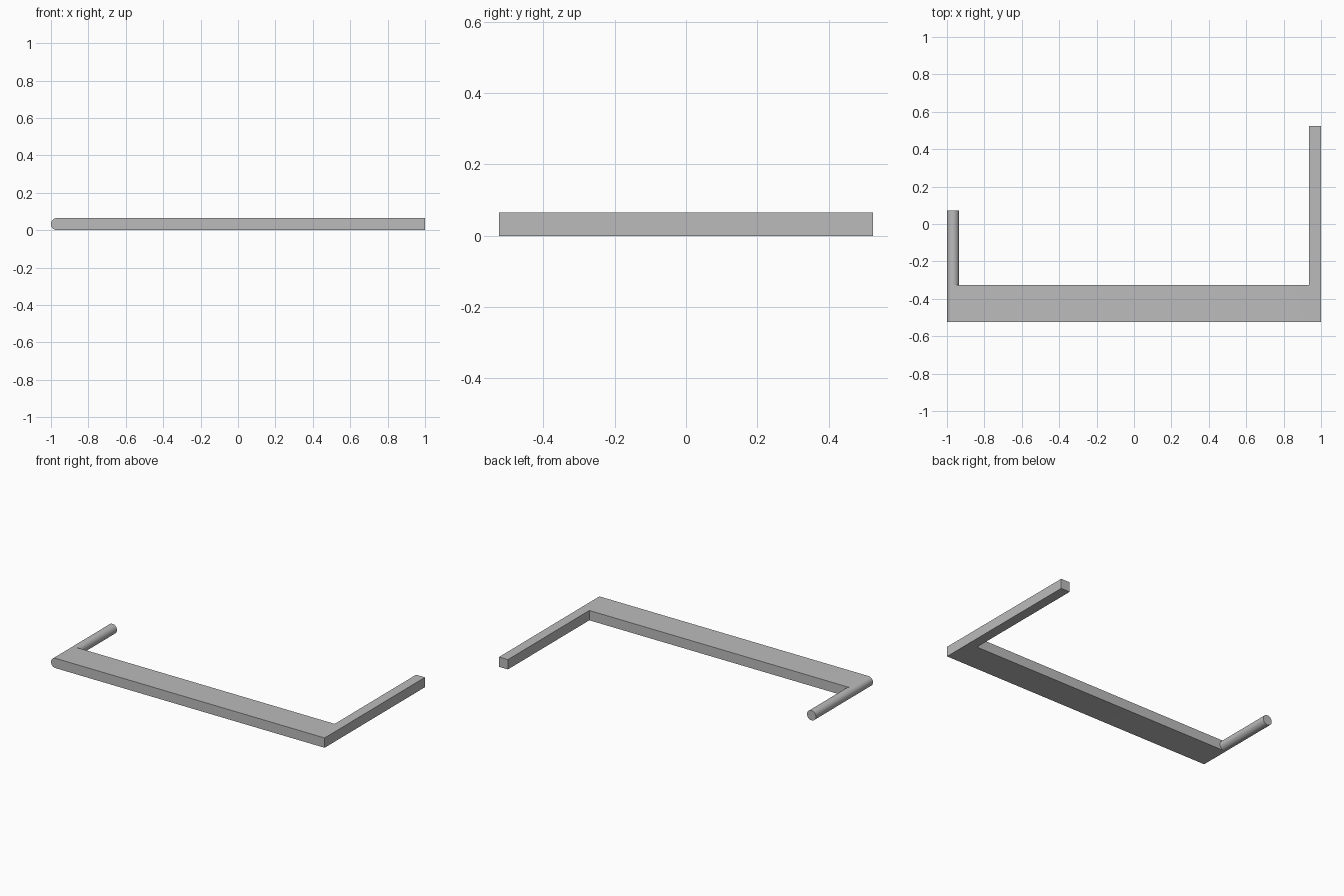
import bpy, bmesh, math
from mathutils import Vector

if "Cube" in bpy.data.objects:
    bpy.data.objects.remove(bpy.data.objects["Cube"], do_unlink=True)

FRONT, INNER, ARM_END, ROD_END = -0.524, -0.326, 0.524, 0.072
T = 0.065          # thickness of the bar, arm and rod
R = T / 2
ARM_X = 1 - T      # inner side of the square arm
SEGMENTS = 32

grey = bpy.data.materials.new("plain grey")
grey.use_nodes = True
colour = (0.5, 0.5, 0.5, 1)
grey.diffuse_color = colour
grey.node_tree.nodes["Principled BSDF"].inputs["Base Color"].default_value = colour


def extrude_back(bm, faces, y):
    """Extrude faces along y and return the new end faces."""
    geom = bmesh.ops.extrude_face_region(bm, geom=faces)["geom"]
    for v in geom:
        if isinstance(v, bmesh.types.BMVert):
            v.co.y = y
    return [f for f in geom if isinstance(f, bmesh.types.BMFace)]


def finish(bm, name):
    bmesh.ops.recalc_face_normals(bm, faces=bm.faces[:])
    mesh = bpy.data.meshes.new(name)
    bm.to_mesh(mesh)
    bm.free()
    mesh.materials.append(grey)
    obj = bpy.data.objects.new(name, mesh)
    bpy.context.collection.objects.link(obj)
    bpy.ops.object.select_all(action="DESELECT")
    obj.select_set(True)
    bpy.context.view_layer.objects.active = obj
    bpy.ops.object.shade_smooth_by_angle(angle=math.radians(30))


def arc(start, steps, y):
    """Points of the round side, centred on the rod axis."""
    return [Vector((-1 + R + R * math.cos(a), y, R + R * math.sin(a)))
            for a in (start + math.tau * i / SEGMENTS for i in range(steps))]


# Wide bar with a rounded end, continued by the square arm
bm = bmesh.new()
round_end = [bm.verts.new(p) for p in arc(math.pi / 2, SEGMENTS // 2 + 1, FRONT)]
low, high, low_out, high_out = [bm.verts.new((x, FRONT, z))
                                for x in (ARM_X, 1) for z in (0, T)]
bar = bm.faces.new(round_end + [low, high])
corner = bm.faces.new([low, low_out, high_out, high])
ends = extrude_back(bm, [bar, corner], INNER)
arm = max(ends, key=lambda f: f.calc_center_median().x)
extrude_back(bm, [arm], ARM_END)
# Close the front, which the extrusion leaves open
if not any(abs(f.calc_center_median().y - FRONT) < 1e-5 for f in bm.faces):
    bm.faces.new(round_end + [low, high])
    bm.faces.new([low, low_out, high_out, high])
# Close the back of the bar beside the arm, if needed
bmesh.ops.holes_fill(bm, edges=[e for e in bm.edges if e.is_boundary], sides=0)
# Remove the face hidden inside the arm
inside = [f for f in bm.faces
          if abs(f.calc_center_median().y - INNER) < 1e-5 and f.calc_center_median().x > ARM_X]
bmesh.ops.delete(bm, geom=inside, context="FACES_ONLY")
# Merge the flat joins between the bar and the arm
bmesh.ops.dissolve_limit(bm, angle_limit=math.radians(1),
                         verts=bm.verts[:], edges=bm.edges[:])
finish(bm, "bar_and_arm")

# Round rod on the short side
bm = bmesh.new()
base = bm.faces.new([bm.verts.new(p) for p in arc(0, SEGMENTS, INNER)])
extrude_back(bm, [base], ROD_END)
if not any(abs(f.calc_center_median().y - INNER) < 1e-5 for f in bm.faces):
    bmesh.ops.holes_fill(bm, edges=[e for e in bm.edges if e.is_boundary], sides=0)
finish(bm, "round_rod")
